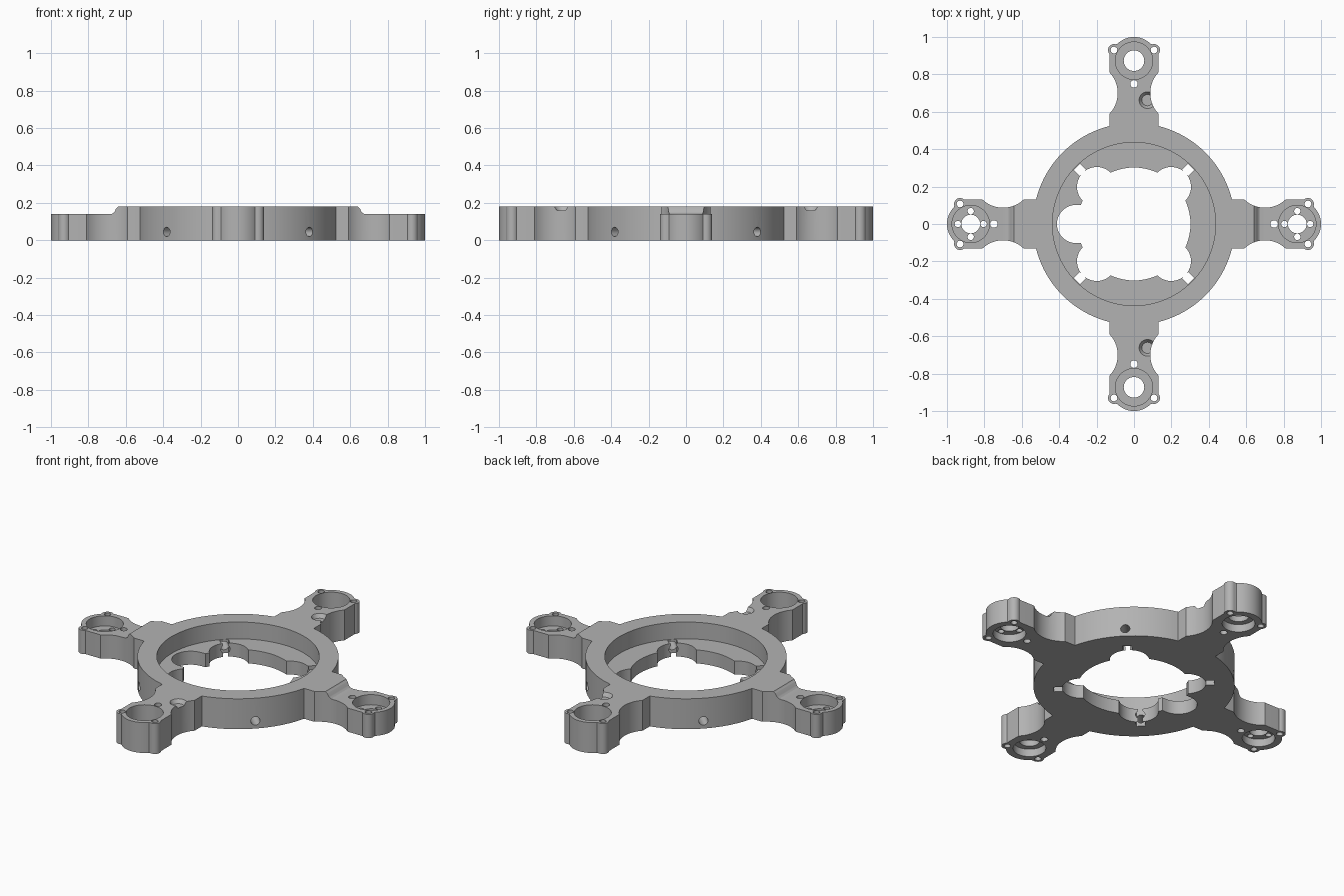
import bpy, bmesh
from math import sin, cos, pi, radians, atan2
from mathutils import Matrix, Vector

cube = bpy.data.objects.get("Cube")
if cube:
    bpy.data.objects.remove(cube)

HEIGHT = 0.18
RING = 0.54
ARM = 0.13      # half width of an arm
MOUNT = 0.873   # distance of each mount from the centre

grey = bpy.data.materials.new("light grey")
grey.use_nodes = True
colour = (0.45, 0.45, 0.45, 1)
grey.diffuse_color = colour
grey.node_tree.nodes["Principled BSDF"].inputs["Base Color"].default_value = colour


def arc(cx, cy, r, start, end, n):
    return [(cx + r * cos(radians(start + (end - start) * i / n)),
             cy + r * sin(radians(start + (end - start) * i / n))) for i in range(n + 1)]


def prism(name, outline, z0, z1, matrix=Matrix()):
    """Extrude a flat outline from z0 to z1."""
    bm = bmesh.new()
    face = bm.faces.new([bm.verts.new((x, y, z0)) for x, y in outline])
    top = bmesh.ops.extrude_face_region(bm, geom=[face])["geom"]
    bmesh.ops.translate(bm, vec=(0, 0, z1 - z0),
                        verts=[v for v in top if isinstance(v, bmesh.types.BMVert)])
    bmesh.ops.recalc_face_normals(bm, faces=bm.faces)
    bm.transform(matrix)
    mesh = bpy.data.meshes.new(name)
    bm.to_mesh(mesh)
    bm.free()
    obj = bpy.data.objects.new(name, mesh)
    bpy.context.collection.objects.link(obj)
    mesh.materials.append(grey)
    return obj


# Half outline of one arm: root, waist, ear and rounded tip
waist = arc(0.70, 0.247, 0.16, 227, 313, 14)
ear = arc(0.93, 0.107, 0.032, 135, -15, 10)
tip = arc(0.875, 0, 0.125, 46, 0, 8)
half = [(0.524, ARM), (0.59, ARM)] + waist + [(0.81, ARM), (0.895, ARM)] + ear + tip
arm = [(x, -y) for x, y in half] + half[-2::-1]

# Whole plan: four arms joined by arcs of the ring
plan = []
edge = atan2(ARM, 0.524) * 180 / pi
for k in range(4):
    c, s = round(cos(k * pi / 2)), round(sin(k * pi / 2))
    plan += [(c * x - s * y, s * x + c * y) for x, y in arm]
    plan += arc(0, 0, RING, k * 90 + edge, k * 90 + 90 - edge, 20)[1:-1]
frame = prism("frame", plan, 0, HEIGHT)

cutters = []


def cut(outline, z0, z1, matrix=Matrix()):
    cutters.append(prism("cutter", outline, z0, z1, matrix))


def hole(x, y, r, z0=-0.1, z1=0.3, n=32, matrix=Matrix()):
    cut(arc(x, y, r, 0, 360, n)[:-1], z0, z1, matrix)


def box(x0, x1, y, z0=-0.1, z1=0.3, matrix=Matrix()):
    cut([(x0, -y), (x1, -y), (x1, y), (x0, y)], z0, z1, matrix)


# Ring: wide upper pocket, central opening and side slot
hole(0, 0, 0.436, 0.08, 0.3, 96)
hole(0, 0, 0.302, n=64)
hole(-0.31, 0, 0.102, n=40)
box(-0.31, -0.2, 0.102)

# Diagonal lobes, nut slots and radial screw holes
for k in range(4):
    turn = Matrix.Rotation(radians(45 + 90 * k), 4, "Z")
    hole(0.281, 0, 0.106, n=40, matrix=turn)
    box(0.386, 0.432, 0.024, -0.1, 0.12, turn)
    radial = turn @ Matrix.Translation((0, 0, 0.045)) @ Matrix.Rotation(pi / 2, 4, "Y")
    hole(0, 0, 0.025, 0.36, 0.6, 20, radial)

# Lowered, ramped outer ends of the two side arms
step = [(0.638, 0.185), (0.642, 0.178), (0.652, 0.17), (0.66, 0.152), (0.672, 0.142),
        (0.69, 0.14), (1.1, 0.14), (1.1, 0.3), (0.638, 0.3)]
for k in (0, 2):
    turn = Matrix.Rotation(k * pi / 2, 4, "Z") @ Matrix.Rotation(pi / 2, 4, "X")
    cut(step, -0.2, 0.2, turn)

# Mounts: recesses from both sides, bore and screw holes
for k in range(4):
    turn = Matrix.Rotation(k * pi / 2, 4, "Z")
    side = k % 2 == 0
    hole(MOUNT, 0, 0.1, 0.08, 0.3, 40, turn)
    hole(MOUNT, 0, 0.088, -0.1, 0.045, 40, turn)
    hole(MOUNT, 0, 0.05 if side else 0.055, matrix=turn)
    hole(0.749, 0, 0.02, n=16, matrix=turn)
    for s in (-1, 1):
        hole(0.93, s * 0.107, 0.018, n=16, matrix=turn)
        if side:
            hole(MOUNT + s * 0.069, 0, 0.017, n=16, matrix=turn)
            hole(MOUNT, s * 0.069, 0.017, n=16, matrix=turn)

# Tapered dimples on the front and back arms
for s in (-1, 1):
    hole(0, 0, 0.03, 0, 0.04, 28)
    dimple = cutters[-1]
    for v in dimple.data.vertices:
        if v.co.z > 0.02:
            v.co.x *= 1.9
            v.co.y *= 1.9
    dimple.data.transform(Matrix.Translation(Vector((0.072, s * 0.662, 0.158))))

# Apply every cut, then remove the cutters
for c in cutters:
    mod = frame.modifiers.new("cut", "BOOLEAN")
    mod.operation = "DIFFERENCE"
    mod.solver = "EXACT"
    mod.object = c
    c.hide_render = True
bpy.context.view_layer.update()
result = frame.evaluated_get(bpy.context.evaluated_depsgraph_get())
mesh = bpy.data.meshes.new_from_object(result)
frame.modifiers.clear()
frame.data = mesh
for c in cutters:
    bpy.data.objects.remove(c)
mesh.materials.clear()
mesh.materials.append(grey)
for p in mesh.polygons:
    p.material_index = 0

# Smooth the round walls, keep the machined edges crisp
for o in bpy.context.selected_objects:
    o.select_set(False)
frame.select_set(True)
bpy.context.view_layer.objects.active = frame
bpy.ops.object.shade_smooth_by_angle(angle=radians(30))
